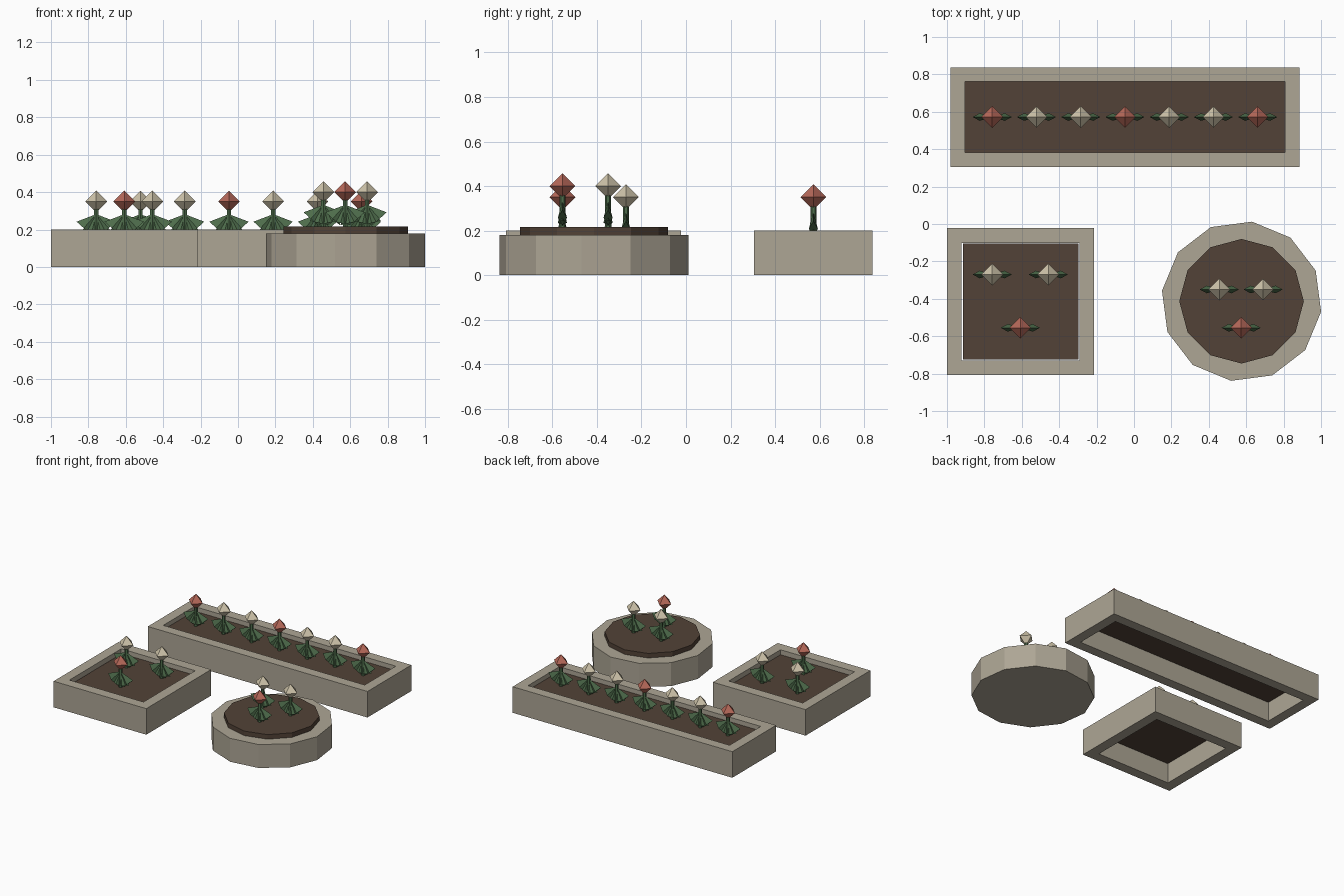
import bpy, bmesh, math
from mathutils import Matrix

if "Cube" in bpy.data.objects:
    bpy.data.objects.remove(bpy.data.objects["Cube"])


def material(name, rgb):
    m = bpy.data.materials.new(name)
    m.diffuse_color = (*rgb, 1)
    m.use_nodes = True
    m.node_tree.nodes["Principled BSDF"].inputs["Base Color"].default_value = m.diffuse_color
    return m


STONE = material("stone", (0.42, 0.38, 0.30))
SOIL = material("soil", (0.085, 0.055, 0.038))
GREEN = material("leaf_green", (0.075, 0.15, 0.07))
RED = material("petal_red", (0.47, 0.14, 0.10))
CREAM = material("petal_cream", (0.62, 0.55, 0.40))


def finish(bm, name, mat):
    bmesh.ops.recalc_face_normals(bm, faces=bm.faces)
    me = bpy.data.meshes.new(name)
    bm.to_mesh(me)
    bm.free()
    me.materials.append(mat)
    ob = bpy.data.objects.new(name, me)
    bpy.context.collection.objects.link(ob)
    return ob


def frame(name, x0, x1, y0, y1, w, h):
    """Open rectangular wall: four profile corners bridged around."""
    bm = bmesh.new()
    rings = []
    for inset, z in ((0, 0), (0, h), (w, h), (w, 0)):
        a, b, c, d = x0 + inset, x1 - inset, y0 + inset, y1 - inset
        rings.append([bm.verts.new((x, y, z)) for x, y in ((a, c), (b, c), (b, d), (a, d))])
    for k in range(4):
        r, s = rings[k], rings[(k + 1) % 4]
        for i in range(4):
            j = (i + 1) % 4
            bm.faces.new((r[i], r[j], s[j], s[i]))
    return finish(bm, name, STONE)


def box(name, x0, x1, y0, y1, z0, z1, mat):
    bm = bmesh.new()
    m = Matrix.Translation(((x0 + x1) / 2, (y0 + y1) / 2, (z0 + z1) / 2))
    bmesh.ops.create_cube(bm, size=1, matrix=m @ Matrix.Diagonal((x1 - x0, y1 - y0, z1 - z0, 1)))
    return finish(bm, name, mat)


def disc(name, x, y, z0, z1, r, turn, mat):
    bm = bmesh.new()
    m = Matrix.Translation((x, y, (z0 + z1) / 2)) @ Matrix.Rotation(math.radians(turn), 4, 'Z')
    bmesh.ops.create_cone(bm, cap_ends=True, segments=12, radius1=r, radius2=r, depth=z1 - z0, matrix=m)
    return finish(bm, name, mat)


def flower(x, y, z, mat):
    at = Matrix.Translation((x, y, z))
    # stem
    bm = bmesh.new()
    bmesh.ops.create_cone(bm, cap_ends=True, segments=6, radius1=0.015, radius2=0.013,
                          depth=0.15, matrix=at @ Matrix.Translation((0, 0, 0.07)))
    finish(bm, "stem", GREEN)
    # fan of flattened leaf cones hanging from one point on the stem
    bm = bmesh.new()
    for lean in (-42, -14, 14, 42):
        m = (at @ Matrix.Translation((0, 0, 0.117)) @ Matrix.Rotation(math.radians(-lean), 4, 'Y')
             @ Matrix.Translation((0, 0, -0.05)) @ Matrix.Diagonal((1, 0.4, 1, 1)))
        bmesh.ops.create_cone(bm, cap_ends=True, segments=4, radius1=0.051, radius2=0,
                              depth=0.1, matrix=m)
    finish(bm, "leaves", GREEN)
    # octahedral bloom
    bm = bmesh.new()
    bmesh.ops.create_uvsphere(bm, u_segments=4, v_segments=2, radius=0.058,
                              matrix=at @ Matrix.Translation((0, 0, 0.185)))
    finish(bm, "bloom", mat)


# long planter
frame("long_planter", -0.98, 0.885, 0.306, 0.838, 0.077, 0.2)
box("long_soil", -0.905, 0.808, 0.382, 0.763, 0.15, 0.165, SOIL)
for i in range(7):
    flower(-0.758 + i * 0.2365, 0.572, 0.165, CREAM if i % 3 else RED)

# square planter, soil slightly smaller than the opening
frame("square_planter", -1.0, -0.213, -0.808, -0.022, 0.079, 0.2)
box("square_soil", -0.915, -0.296, -0.724, -0.103, 0.15, 0.165, SOIL)

# round planter with raised soil
disc("round_planter", 0.575, -0.413, 0, 0.18, 0.429, -7.5, STONE)
disc("round_soil", 0.575, -0.413, 0.17, 0.215, 0.333, 0, SOIL)

# three blooms in each of the small planters
for cx, half, back, z in ((-0.608, 0.15, -0.27, 0.165), (0.573, 0.117, -0.35, 0.215)):
    flower(cx - half, back, z, CREAM)
    flower(cx + half, back, z, CREAM)
    flower(cx, -0.555, z, RED)
